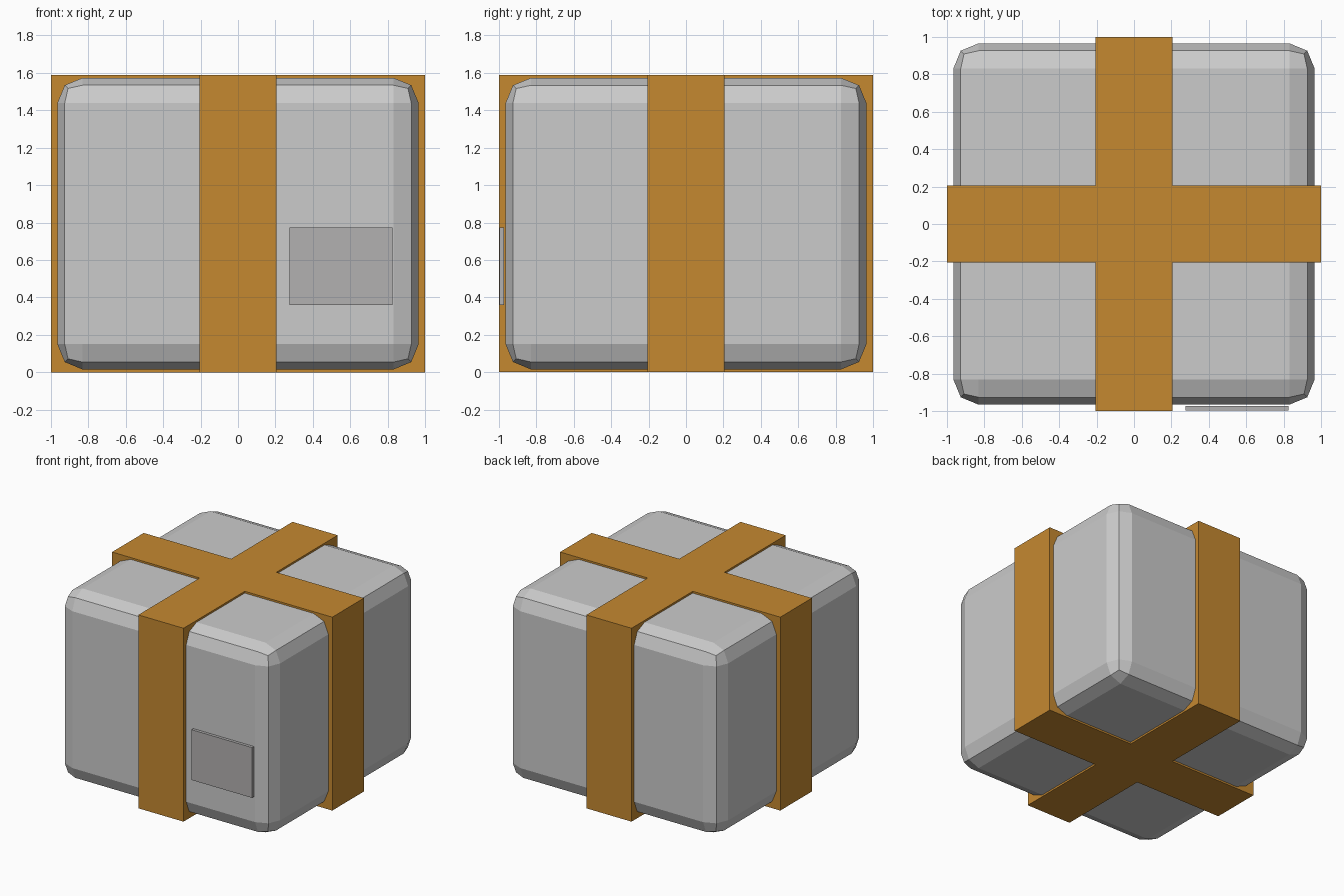
import bpy
import bmesh

if "Cube" in bpy.data.objects:
    bpy.data.objects.remove(bpy.data.objects["Cube"])


def material(name, color):
    mat = bpy.data.materials.new(name)
    mat.diffuse_color = (*color, 1.0)
    mat.use_nodes = True
    mat.node_tree.nodes["Principled BSDF"].inputs["Base Color"].default_value = mat.diffuse_color
    return mat


def add_object(name, bm, mat=None):
    bmesh.ops.recalc_face_normals(bm, faces=bm.faces)
    mesh = bpy.data.meshes.new(name)
    bm.to_mesh(mesh)
    bm.free()
    obj = bpy.data.objects.new(name, mesh)
    bpy.context.collection.objects.link(obj)
    if mat:
        mesh.materials.append(mat)
    return obj


def box(lo, hi):
    bm = bmesh.new()
    bmesh.ops.create_cube(bm, size=1.0)
    for v in bm.verts:
        v.co = [(a + b) / 2 + c * (b - a) for a, b, c in zip(lo, hi, v.co)]
    return bm


# Crate body with two-segment rounded edges
body = add_object("crate_body", box((-0.965, -0.965, 0.015), (0.965, 0.965, 1.573)))
bevel = body.modifiers.new("rounded_edges", "BEVEL")
bevel.width = 0.135
bevel.segments = 2
bevel.limit_method = "NONE"

# Crossed straps: one plus-shaped outline raised to the full height
W, R, H = 0.205, 1.0, 1.588
arm = [(R, -W), (R, W), (W, W)]
outline = []
for turn in range(4):
    outline += arm
    arm = [(-y, x) for x, y in arm]
bm = bmesh.new()
face = bm.faces.new([bm.verts.new((x, y, 0)) for x, y in outline])
top = bmesh.ops.extrude_face_region(bm, geom=[face], use_keep_orig=True)["geom"]
for v in top:
    if isinstance(v, bmesh.types.BMVert):
        v.co.z = H
add_object("crossed_straps", bm, material("strap_orange", (0.56, 0.25, 0.03)))

# Thin label plate on the front, lower right
add_object("front_label", box((0.275, -0.997, 0.36), (0.825, -0.973, 0.773)),
           material("label_grey", (0.45, 0.44, 0.44)))
